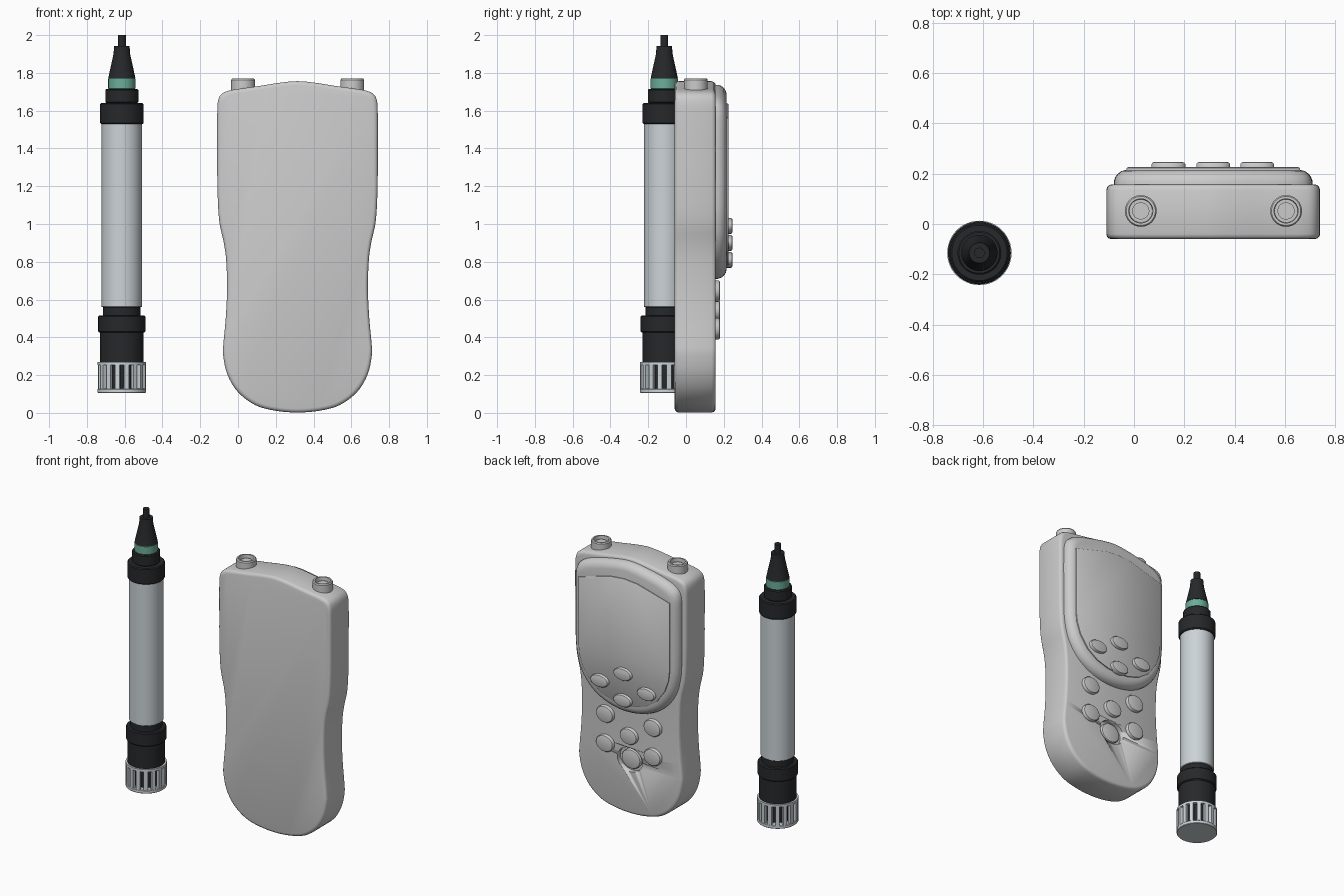
import bpy, bmesh, math
from mathutils import Matrix, Vector

if "Cube" in bpy.data.objects:
    bpy.data.objects.remove(bpy.data.objects["Cube"])

CX = 0.315                 # centre line of the handset
PX, PY = -0.615, -0.115    # axis of the probe


def material(name, rgb):
    m = bpy.data.materials.new(name)
    m.diffuse_color = (*rgb, 1)
    m.use_nodes = True
    m.node_tree.nodes["Principled BSDF"].inputs["Base Color"].default_value = m.diffuse_color
    return m


BLACK = material("black_plastic", (0.02, 0.021, 0.023))
GREEN = material("green_ring", (0.15, 0.42, 0.31))
METAL = material("pale_metal", (0.6, 0.65, 0.68))


def finish(name, bm, mat=None, angle=35):
    bmesh.ops.recalc_face_normals(bm, faces=bm.faces)
    me = bpy.data.meshes.new(name)
    bm.to_mesh(me)
    bm.free()
    ob = bpy.data.objects.new(name, me)
    bpy.context.collection.objects.link(ob)
    if mat:
        me.materials.append(mat)
    bpy.ops.object.select_all(action='DESELECT')
    ob.select_set(True)
    bpy.context.view_layer.objects.active = ob
    bpy.ops.object.shade_smooth_by_angle(angle=math.radians(angle))
    return ob


def mirrored(half):
    """Half outline (offset, z), top to bottom, made into a closed loop."""
    return half + [(-x, z) for x, z in reversed(half[1:-1])]


def smooth(pts, n=4):
    """Closed Catmull-Rom curve through the points."""
    v = [Vector(p) for p in pts]
    out = []
    for i in range(len(v)):
        a, b, c, d = (v[(i + k) % len(v)] for k in (-1, 0, 1, 2))
        for j in range(n):
            t = j / n
            out.append(0.5 * (2 * b + (c - a) * t + (2 * a - 5 * b + 4 * c - d) * t * t
                              + (3 * b - a - 3 * c + d) * t ** 3))
    return out


def ellipse(rx, rz, z, n=36):
    return [(rx * math.cos(2 * math.pi * i / n), z + rz * math.sin(2 * math.pi * i / n))
            for i in range(n)]


def loft(name, outline, rings, x=CX, mat=None):
    """Stack copies of an x-z outline along y; rings = (y, inset)."""
    zs = [p[1] for p in outline]
    zc, hz = (max(zs) + min(zs)) / 2, (max(zs) - min(zs)) / 2
    hx = max(p[0] for p in outline)
    bm = bmesh.new()
    loops = [[bm.verts.new((x + px * (1 - d / hx), y, zc + (pz - zc) * (1 - d / hz)))
              for px, pz in outline] for y, d in rings]
    n = len(outline)
    for a, b in zip(loops, loops[1:]):
        for i in range(n):
            bm.faces.new((a[i], a[(i + 1) % n], b[(i + 1) % n], b[i]))
    bm.faces.new(loops[0])
    bm.faces.new(loops[-1])
    return finish(name, bm, mat)


def lathe(name, profile, x=PX, y=PY, mat=None, n=48):
    """Spin (radius, z) points around a vertical axis."""
    bm = bmesh.new()
    vs = [bm.verts.new((x + r, y, z)) for r, z in profile]
    es = [bm.edges.new(p) for p in zip(vs, vs[1:])]
    bmesh.ops.spin(bm, geom=vs + es, cent=(x, y, 0), axis=(0, 0, 1),
                   angle=2 * math.pi, steps=n, use_duplicate=False)
    bmesh.ops.remove_doubles(bm, verts=bm.verts, dist=1e-5)
    return finish(name, bm, mat)


def drum(name, r, z0, z1, mat, b=0.006):
    return lathe(name, [(0, z0), (r - b, z0), (r, z0 + b), (r, z1 - b), (r - b, z1), (0, z1)], mat=mat)


# Handset shell
shell = mirrored([(0, 1.756), (.1, 1.747), (.2, 1.731), (.3, 1.717), (.36, 1.707), (.4, 1.69),
                  (.42, 1.655), (.425, 1.58), (.425, 1.4), (.424, 1.2), (.415, 1.02), (.39, .9),
                  (.377, .8), (.373, .65), (.38, .5), (.392, .37), (.393, .3), (.37, .2),
                  (.315, .11), (.225, .042), (.12, .012), (0, .002)])
body = loft("handset_body", smooth(shell),
            [(-.06, .02), (-.057, .01), (-.05, .003), (-.04, 0),
             (.135, 0), (.147, .004), (.154, .01), (.157, .02)])

# Recess around the lowest button
cutter = loft("recess_cutter", ellipse(.095, .082, .375), [(.125, 0), (.2, 0)])
cutter.hide_render = True
cut = body.modifiers.new("recess", 'BOOLEAN')
cut.operation, cut.solver, cut.object = 'DIFFERENCE', 'EXACT', cutter
bpy.context.view_layer.objects.active = body
bpy.ops.object.modifier_apply(modifier=cut.name)
bpy.data.objects.remove(cutter)

# Raised display housing and display panel
housing = mirrored([(0, 1.737), (.15, 1.717), (.28, 1.685), (.355, 1.65), (.388, 1.6), (.395, 1.5),
                    (.395, 1.3), (.394, 1.15), (.385, 1.03), (.35, .91), (.27, .805),
                    (.15, .735), (0, .71)])
loft("display_housing", smooth(housing),
     [(.14, 0), (.17, 0), (.187, .006), (.2, .016), (.21, .03), (.215, .048)])
panel = mirrored([(0, 1.637), (.1, 1.628), (.345, 1.56), (.345, 1.1), (.337, 1.03), (.31, .95),
                  (.25, .865), (.17, .81), (.08, .782), (0, .775)])
loft("display_panel", panel, [(.2, 0), (.222, 0), (.226, .006)])

# Buttons: (offset from centre, z, rx, rz, base y, top y)
buttons = [(dx, z, .067, .042, .21, .247) for dx, z in ((0, .99), (-.178, .9), (.175, .9), (0, .81))]
buttons += [(dx, z, .065, .057, .14, .181) for dx, z in ((-.18, .645), (.18, .645), (-.18, .445), (.18, .445))]
buttons += [(0, .54, .065, .055, .14, .181), (0, .375, .072, .066, .115, .15)]
for i, (dx, z, rx, rz, y0, y1) in enumerate(buttons):
    loft(f"button_{i + 1}", ellipse(rx, rz, z),
         [(y0, 0), (y1 - .009, 0), (y1 - .003, .004), (y1, .012)], x=CX + dx)

# Sockets on the top edge
for side, x in (("left", .027), ("right", .605)):
    lathe(f"socket_{side}", [(0, 1.66), (.063, 1.66), (.063, 1.763), (.058, 1.77), (.048, 1.77),
                             (.046, 1.735), (.034, 1.735), (.034, 1.752), (0, 1.752)], x, .052)

# Probe: cable end, cone, rings, tube and lower collars
lathe("cable_boot", [(0, 2), (.021, 2), (.021, 1.942), (.041, 1.942), (.044, 1.9),
                     (.072, 1.772), (0, 1.772)], mat=BLACK)
drum("green_band", .072, 1.715, 1.772, GREEN, .002)
drum("upper_neck", .087, 1.64, 1.716, BLACK)
drum("upper_collar", .116, 1.53, 1.64, BLACK)
drum("probe_tube", .107, .56, 1.535, METAL, .002)
drum("lower_neck", .1, .51, .561, BLACK, .002)
drum("lower_collar", .125, .425, .516, BLACK)
drum("sensor_body", .116, .268, .427, BLACK, .002)
drum("sensor_core", .085, .12, .27, BLACK, .002)

# Slotted guard: top ring, closed base and bars
R = .128
lathe("guard_top_ring", [(.105, .254), (R, .254), (R, .27), (.105, .27), (.105, .254)], mat=METAL)
drum("guard_base", R, .105, .128, METAL, .003)
bm = bmesh.new()
for i in range(16):
    m = (Matrix.Translation((PX, PY, .191)) @ Matrix.Rotation(math.tau * (i + .5) / 16, 4, 'Z')
         @ Matrix.Translation((R - .0115, 0, 0)) @ Matrix.Diagonal((.022, .025, .13, 1)))
    bmesh.ops.create_cube(bm, size=1, matrix=m)
finish("guard_bars", bm, METAL)
